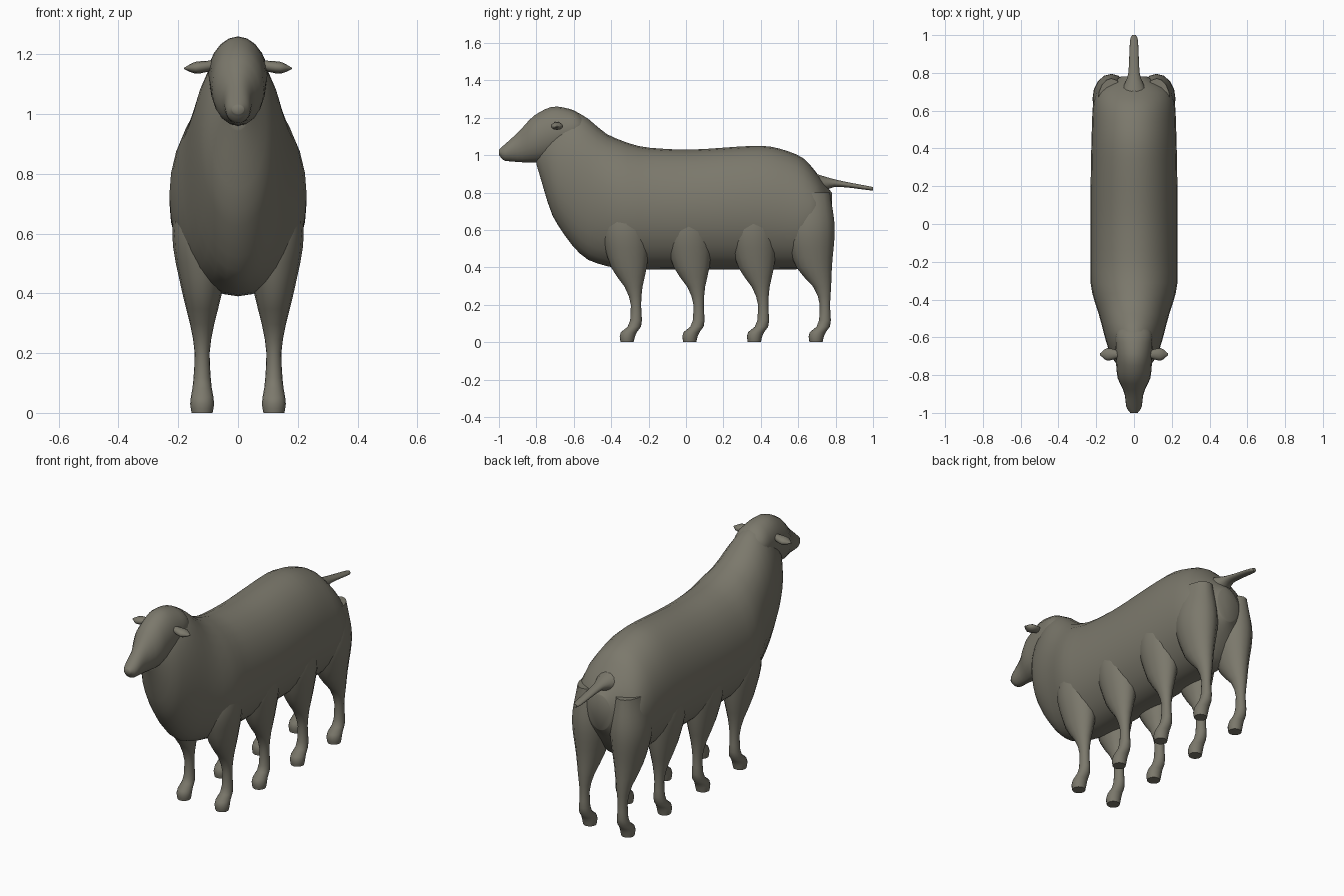
import bpy, bmesh, math

if "Cube" in bpy.data.objects:
    bpy.data.objects.remove(bpy.data.objects["Cube"], do_unlink=True)

# One grey-brown wool colour for everything
COLOUR = (.2, .19, .15, 1)
wool = bpy.data.materials.new("wool_grey_brown")
wool.use_nodes = True
wool.diffuse_color = COLOUR
wool.node_tree.nodes["Principled BSDF"].inputs["Base Color"].default_value = COLOUR


def slope(points, i):
    """Tangent at a control point, flat at peaks and dips."""
    def step(a, b):
        return (b[1] - a[1]) / (b[0] - a[0])
    if i == 0:
        return step(points[0], points[1])
    if i == len(points) - 1:
        return step(points[-2], points[-1])
    before = step(points[i - 1], points[i])
    after = step(points[i], points[i + 1])
    if before * after <= 0:
        return 0
    return 2 * before * after / (before + after)


def curve(points, d):
    """Height of a smooth line through the points at distance d."""
    i = 0
    while i < len(points) - 2 and d > points[i + 1][0]:
        i += 1
    (start, a), (end, b) = points[i], points[i + 1]
    length = end - start
    t = (d - start) / length
    ease = t * t * (3 - 2 * t)
    leave = t * (1 - t) ** 2 * slope(points, i)
    arrive = t * t * (t - 1) * slope(points, i + 1)
    return a + (b - a) * ease + length * (leave + arrive)


# How distance, sideways and upward offsets map to space for each loft axis
PLACE = {
    "X": lambda along, side, rise: (along, side, rise),
    "Y": lambda along, side, rise: (side, along, rise),
    "Z": lambda along, side, rise: (side, rise, along),
}


def loft(name, axis, lower, upper, width, centre=0, offset=0, sides=20, rings=24):
    """Skin oval rings between a lower and an upper outline."""
    bm = bmesh.new()
    first, last = width[0][0], width[-1][0]
    previous = None
    for r in range(rings + 1):
        along = first + (last - first) * (1 - math.cos(math.pi * r / rings)) / 2
        low, high = curve(lower, along), curve(upper, along)
        half = curve(width, along)
        ring = []
        for k in range(sides):
            angle = math.tau * k / sides
            side = centre + half * math.cos(angle)
            rise = offset + (low + high) / 2 + (high - low) / 2 * math.sin(angle)
            ring.append(bm.verts.new(PLACE[axis](along, side, rise)))
        if previous:
            for k in range(sides):
                bm.faces.new((previous[k - 1], previous[k], ring[k], ring[k - 1]))
        if r in (0, rings):
            bm.faces.new(ring)
        previous = ring
    bmesh.ops.recalc_face_normals(bm, faces=bm.faces)
    mesh = bpy.data.meshes.new(name)
    bm.to_mesh(mesh)
    bm.free()
    mesh.materials.append(wool)
    part = bpy.data.objects.new(name, mesh)
    bpy.context.collection.objects.link(part)
    bpy.ops.object.select_all(action="DESELECT")
    part.select_set(True)
    bpy.context.view_layer.objects.active = part
    bpy.ops.object.shade_smooth_by_angle(angle=math.radians(60))
    return part


def mirror_pair(part):
    """Add the matching part on the other side."""
    part.modifiers.new("Mirror", "MIRROR").use_axis[0] = True


# Trunk with neck and chest
belly_line = [(-.8, .95), (-.7, .65), (-.5, .43), (-.3, .39), (.6, .39), (.78, .6)]
back_line = [(-.8, 1.1), (-.6, 1.23), (-.4, 1.1), (-.2, 1.04), (0, 1.03),
             (.4, 1.05), (.6, 1), (.78, .8)]
flank_width = [(-.8, .04), (-.7, .12), (-.5, .18), (-.3, .23), (.1, .23),
               (.6, .22), (.7, .2), (.78, .07)]
loft("body", "Y", belly_line, back_line, flank_width, sides=28, rings=40)

# Head from the nose to the raised poll
jaw_line = [(-1, 1), (-.97, .97), (-.8, .96), (-.5, 1.1)]
brow_line = [(-1, 1.03), (-.9, 1.12), (-.8, 1.22), (-.7, 1.26), (-.6, 1.24), (-.5, 1.15)]
cheek_width = [(-1, .02), (-.97, .04), (-.9, .05), (-.8, .09), (-.6, .1), (-.5, .05)]
loft("head", "Y", jaw_line, brow_line, cheek_width)

# Ears
ear_under = [(.07, 1.15), (.14, 1.135), (.18, 1.15)]
ear_over = [(.07, 1.18), (.14, 1.175), (.18, 1.155)]
ear_width = [(.07, .015), (.14, .033), (.18, .005)]
mirror_pair(loft("ear", "X", ear_under, ear_over, ear_width, centre=-.69, sides=12, rings=10))

# Tail
tail_under = [(.7, .78), (.8, .83), (1, .81)]
tail_over = [(.7, .9), (.8, .87), (1, .83)]
tail_width = [(.7, .07), (.8, .03), (.98, .02), (1, .01)]
loft("tail", "Y", tail_under, tail_over, tail_width, sides=14, rings=16)

# Legs share a hoof, fetlock and shin; the thigh differs front to back
shin_front = [(0, -.03), (.04, -.035), (.1, .02), (.2, .025), (.28, 0)]
shin_back = [(0, .04), (.04, .05), (.1, .085), (.2, .08), (.28, .085)]
leg_width = [(0, .035), (.03, .04), (.1, .03), (.2, .025), (.28, .037),
             (.4, .066), (.6, .1), (.8, .07)]
fore_thigh = ([(.4, -.08), (.6, -.13), (.8, -.1)], [(.4, .11), (.6, .13), (.8, .1)])
hind_thigh = ([(.4, -.1), (.6, -.16), (.8, -.15)], [(.4, .09), (.6, .105), (.8, .08)])
for name, thigh, station in (
        ("first_leg", fore_thigh, -.32),
        ("second_leg", fore_thigh, .015),
        ("third_leg", fore_thigh, .36),
        ("hind_leg", hind_thigh, .69)):
    mirror_pair(loft(name, "Z", shin_front + thigh[0], shin_back + thigh[1], leg_width,
                     centre=.12, offset=station, sides=16))
